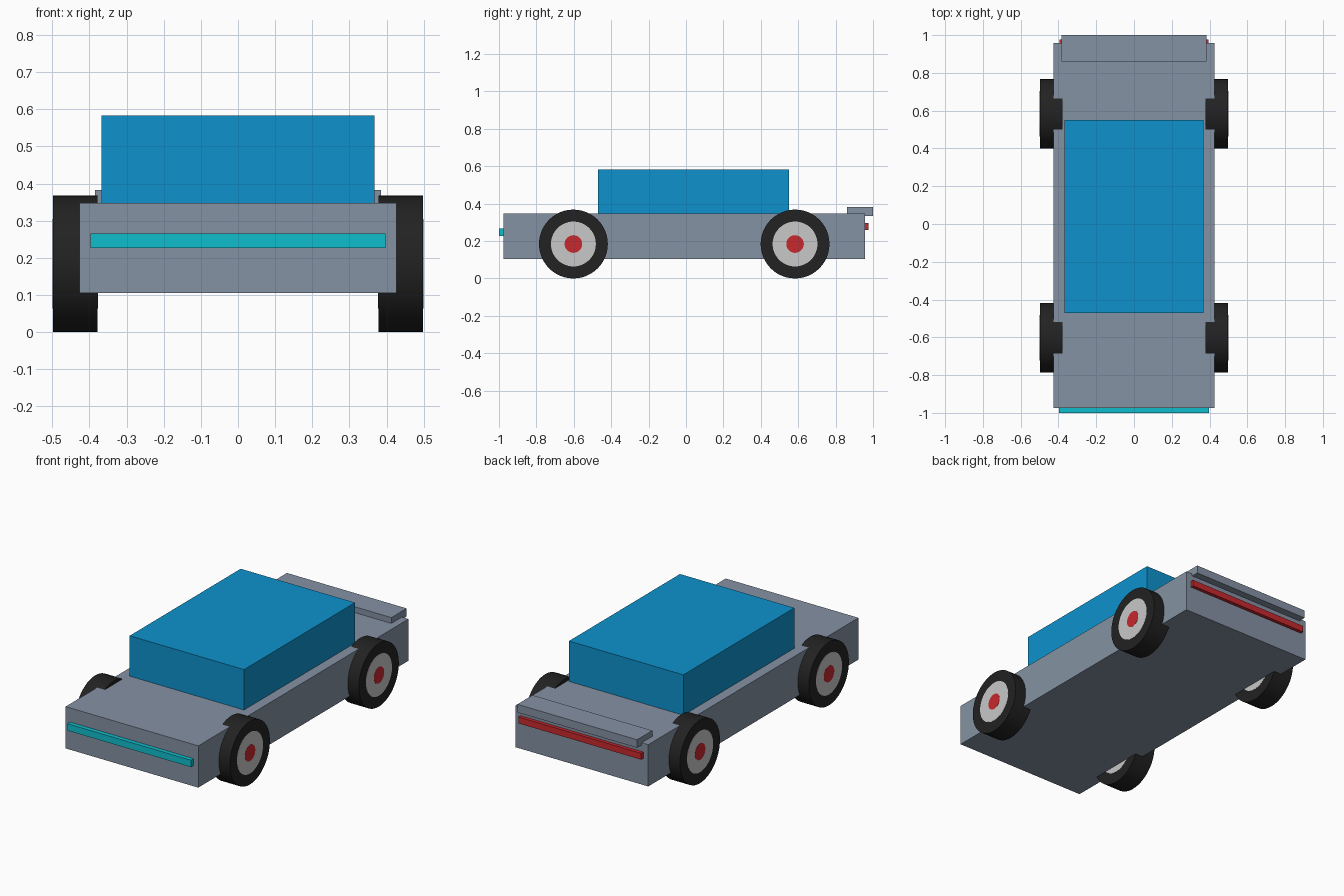
import bpy
import math

cube = bpy.data.objects.get("Cube")
if cube:
    bpy.data.objects.remove(cube, do_unlink=True)


def linear(c):
    c /= 255
    return c / 12.92 if c <= 0.04045 else ((c + 0.055) / 1.055) ** 2.4


def material(name, r, g, b):
    mat = bpy.data.materials.new(name)
    mat.use_nodes = True
    color = (linear(r), linear(g), linear(b), 1)
    mat.diffuse_color = color
    mat.node_tree.nodes["Principled BSDF"].inputs["Base Color"].default_value = color
    return mat


grey = material("body grey", 133, 146, 163)
blue = material("cabin blue", 14, 146, 205)
cyan = material("headlight cyan", 16, 190, 205)
red = material("red", 200, 40, 45)
black = material("tyre black", 34, 34, 34)
silver = material("rim silver", 200, 200, 200)


def box(name, half_width, y, z, mat):
    """Box centred on x, spanning the (low, high) ranges y and z."""
    centre = (0, sum(y) / 2, sum(z) / 2)
    bpy.ops.mesh.primitive_cube_add(size=1, location=centre)
    obj = bpy.context.object
    obj.name = name
    obj.scale = (2 * half_width, y[1] - y[0], z[1] - z[0])
    bpy.ops.object.transform_apply(location=False, rotation=False, scale=True)
    obj.data.materials.append(mat)


def disc(name, radius, width, centre, mat):
    """Cylinder with its axis along x."""
    bpy.ops.mesh.primitive_cylinder_add(
        vertices=48, radius=radius, depth=width, location=centre,
        rotation=(0, math.pi / 2, 0))
    obj = bpy.context.object
    obj.name = name
    obj.data.materials.append(mat)
    bpy.ops.object.shade_smooth_by_angle()


# Body, cabin and rear spoiler
box("body", 0.427, (-0.975, 0.957), (0.105, 0.348), grey)
box("cabin", 0.368, (-0.47, 0.55), (0.34, 0.583), blue)
box("spoiler", 0.385, (0.86, 1.0), (0.335, 0.382), grey)

# Light bars
box("headlight_bar", 0.397, (-1.0, -0.95), (0.226, 0.266), cyan)
box("tail_light_bar", 0.395, (0.93, 0.977), (0.26, 0.297), red)

# Wheels: tyre, rim and hub, each slightly proud of the last
for end, y in (("front", -0.602), ("rear", 0.583)):
    for side, sign in (("left", 1), ("right", -1)):
        centre = (sign * 0.438, y, 0.184)
        disc(f"{end}_{side}_tyre", 0.184, 0.12, centre, black)
        disc(f"{end}_{side}_rim", 0.12, 0.122, centre, silver)
        disc(f"{end}_{side}_hub", 0.047, 0.124, centre, red)
